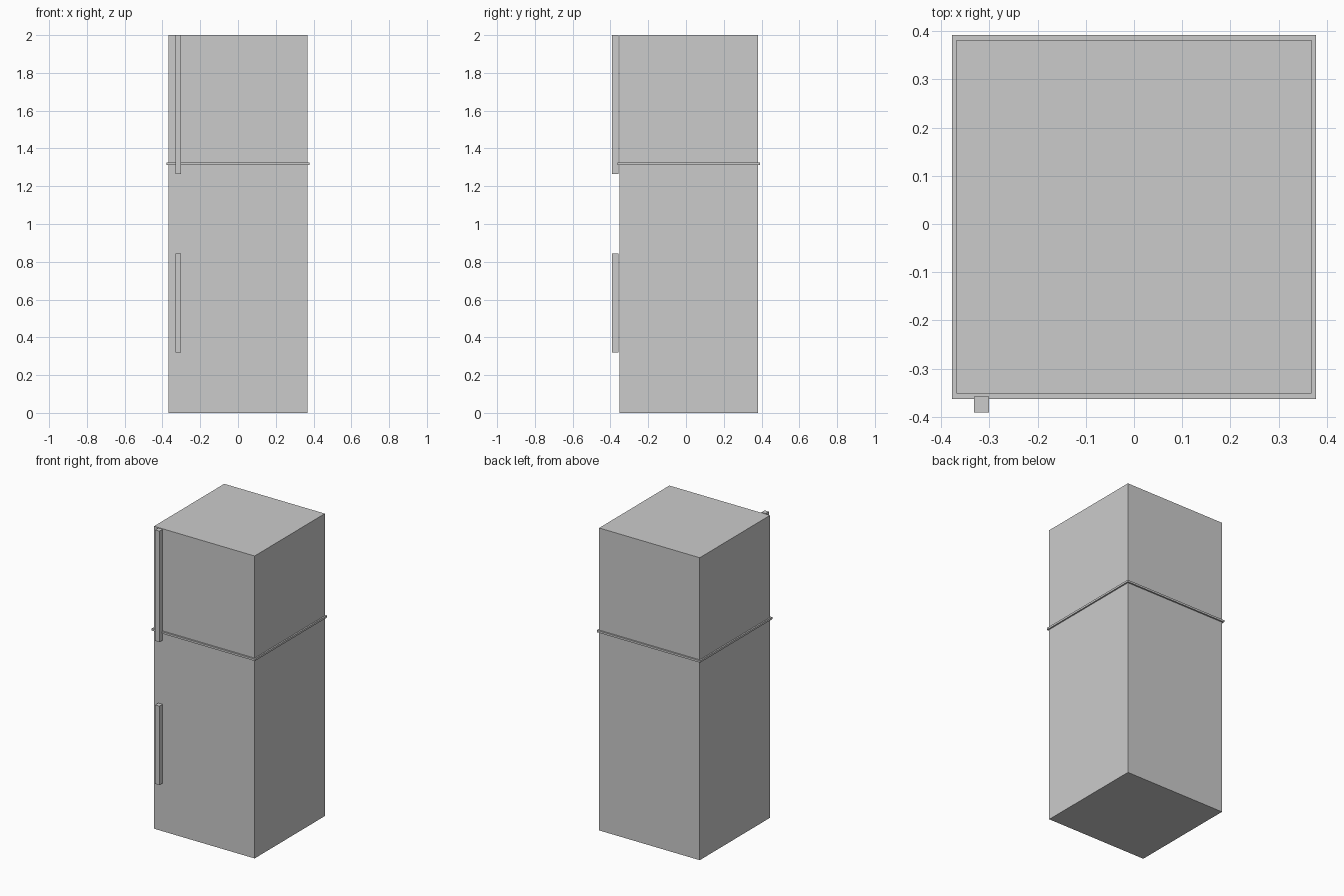
import bpy

if "Cube" in bpy.data.objects:
    bpy.data.objects.remove(bpy.data.objects["Cube"])


def box(name, x, y, z):
    """Box spanning the given (min, max) range on each axis."""
    spans = (x, y, z)
    bpy.ops.mesh.primitive_cube_add(size=1, location=[(a + b) / 2 for a, b in spans])
    obj = bpy.context.object
    obj.name = name
    obj.scale = [b - a for a, b in spans]
    bpy.ops.object.transform_apply(location=False, rotation=False, scale=True)
    return obj


# Cabinet
box("cabinet", (-0.368, 0.368), (-0.352, 0.382), (0, 2))

# Thin band marking the split between the two doors
box("divider_band", (-0.3775, 0.3775), (-0.363, 0.392), (1.312, 1.325))

# Bar handles on the left of the front
for name, z in (("upper_handle", (1.266, 2.0)), ("lower_handle", (0.321, 0.843))):
    box(name, (-0.332, -0.301), (-0.391, -0.358), z)
